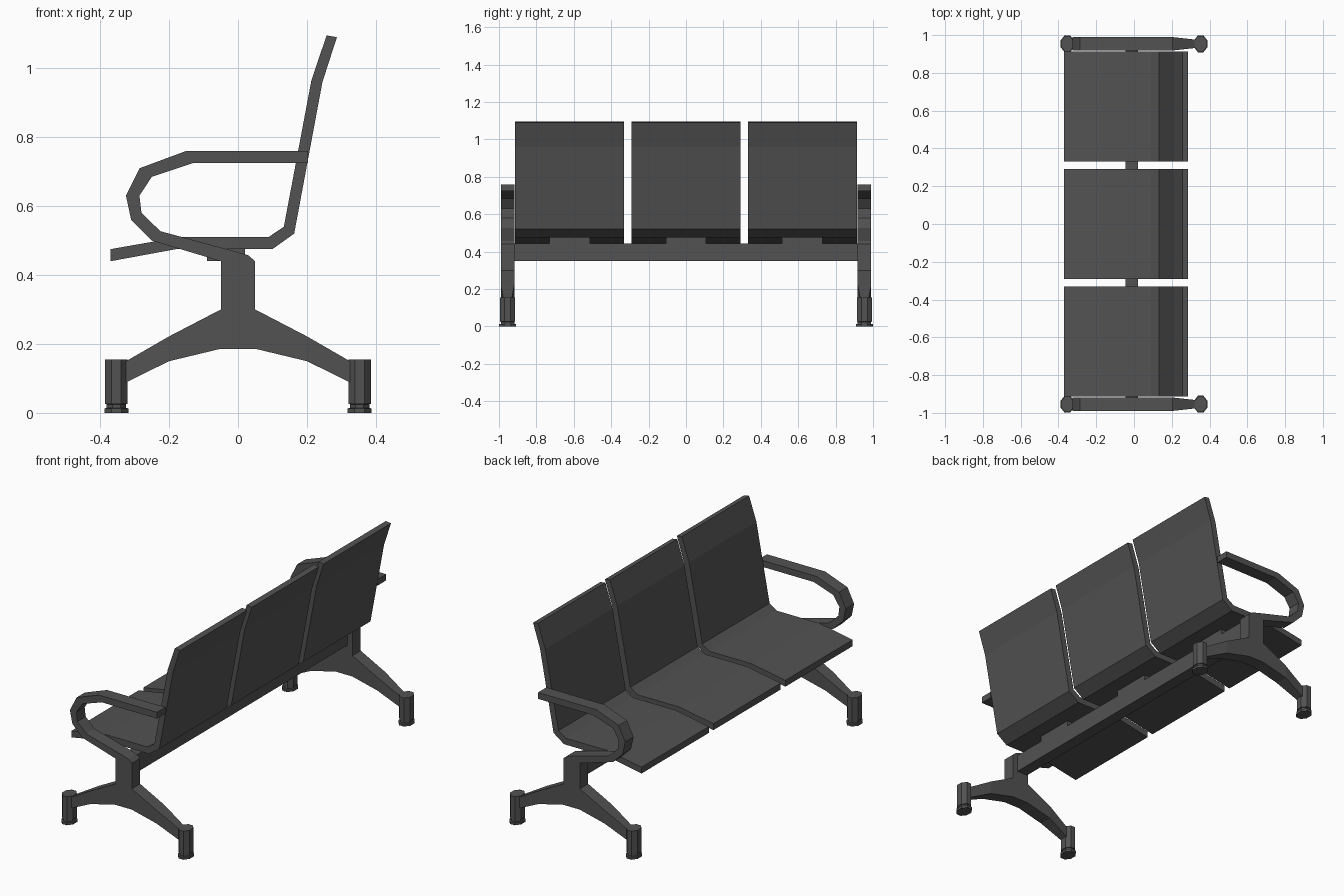
import bpy, bmesh, math

if "Cube" in bpy.data.objects:
    bpy.data.objects.remove(bpy.data.objects["Cube"])

grey = bpy.data.materials.new("dark grey")
grey.diffuse_color = (0.085, 0.085, 0.085, 1)
grey.use_nodes = True
grey.node_tree.nodes["Principled BSDF"].inputs["Base Color"].default_value = grey.diffuse_color


def finish(name, bm):
    bmesh.ops.recalc_face_normals(bm, faces=bm.faces)
    me = bpy.data.meshes.new(name)
    bm.to_mesh(me)
    bm.free()
    me.materials.append(grey)
    ob = bpy.data.objects.new(name, me)
    bpy.context.collection.objects.link(ob)
    return ob


def extrude_profile(name, pts, y0, y1, taper=None):
    """Closed xz outline extruded from y0 to y1."""
    bm = bmesh.new()
    face = bm.faces.new([bm.verts.new((x, y0, z)) for x, z in pts])
    new = bmesh.ops.extrude_face_region(bm, geom=[face])["geom"]
    for v in new:
        if isinstance(v, bmesh.types.BMVert):
            v.co.y = y1
    if taper:
        mid = (y0 + y1) / 2
        for v in bm.verts:
            if abs(v.co.x) > 0.3 and v.co.z < 0.2:
                v.co.y = mid + (v.co.y - mid) * taper
    bmesh.ops.triangulate(bm, faces=[f for f in bm.faces if len(f.verts) > 4])
    return finish(name, bm)


def box(name, x0, x1, y0, y1, z0, z1):
    return extrude_profile(name, [(x0, z0), (x1, z0), (x1, z1), (x0, z1)], y0, y1)


def oct_stack(name, cx, cy, rings):
    """Octagonal stack; rings are (half x, half y, z)."""
    bm = bmesh.new()
    k = math.cos(math.pi / 8)
    loops = []
    for rx, ry, z in rings:
        angs = [math.pi / 8 + i * math.pi / 4 for i in range(8)]
        loops.append([bm.verts.new((cx + rx / k * math.cos(a),
                                    cy + ry / k * math.sin(a), z)) for a in angs])
    for a, b in zip(loops, loops[1:]):
        for i in range(8):
            j = (i + 1) % 8
            bm.faces.new((a[i], a[j], b[j], b[i]))
    bm.faces.new(loops[0])
    bm.faces.new(loops[-1])
    return finish(name, bm)


# Seat shells with backrest, and their brackets
seat = [(-0.37, 0.44), (-0.37, 0.475), (-0.165, 0.511), (0.09, 0.511),
        (0.133, 0.54), (0.213, 0.965), (0.257, 1.095), (0.287, 1.09),
        (0.245, 0.96), (0.163, 0.52), (0.10, 0.475), (-0.18, 0.475)]
for i, y in enumerate((-0.622, 0.0, 0.622)):
    extrude_profile(f"seat_{i + 1}", seat, y - 0.291, y + 0.291)
    box(f"seat_bracket_{i + 1}", -0.09, 0.02, y - 0.108, y + 0.108, 0.44, 0.48)

# Long support beam
box("support_beam", -0.044, 0.021, -0.925, 0.925, 0.35, 0.445)

# End frames: armrest loop, column and spread legs in one outline
frame = [(0.203, 0.76), (-0.15, 0.76), (-0.285, 0.71), (-0.325, 0.63),
         (-0.31, 0.56), (-0.25, 0.50), (-0.05, 0.44), (-0.05, 0.30),
         (-0.20, 0.222), (-0.33, 0.147), (-0.33, 0.086), (-0.20, 0.15),
         (-0.05, 0.186), (0.05, 0.186), (0.20, 0.15), (0.33, 0.086),
         (0.33, 0.147), (0.20, 0.222), (0.05, 0.30), (0.05, 0.44),
         (0.03, 0.457), (-0.01, 0.469), (-0.225, 0.527), (-0.28, 0.58),
         (-0.286, 0.63), (-0.25, 0.685), (-0.13, 0.725), (0.203, 0.725)]
for side, s in (("front", -1), ("back", 1)):
    y = 0.954 * s
    extrude_profile(f"end_frame_{side}", frame, y - 0.036, y + 0.036, taper=0.6)
    # Feet: leg sleeve, neck and floor pad
    for end, sx in (("left", -1), ("right", 1)):
        oct_stack(f"foot_{side}_{end}", sx * 0.353, y,
                  [(0.035, 0.045, 0), (0.035, 0.045, 0.013), (0.028, 0.036, 0.014),
                   (0.028, 0.036, 0.025), (0.033, 0.041, 0.026), (0.033, 0.041, 0.155)])
